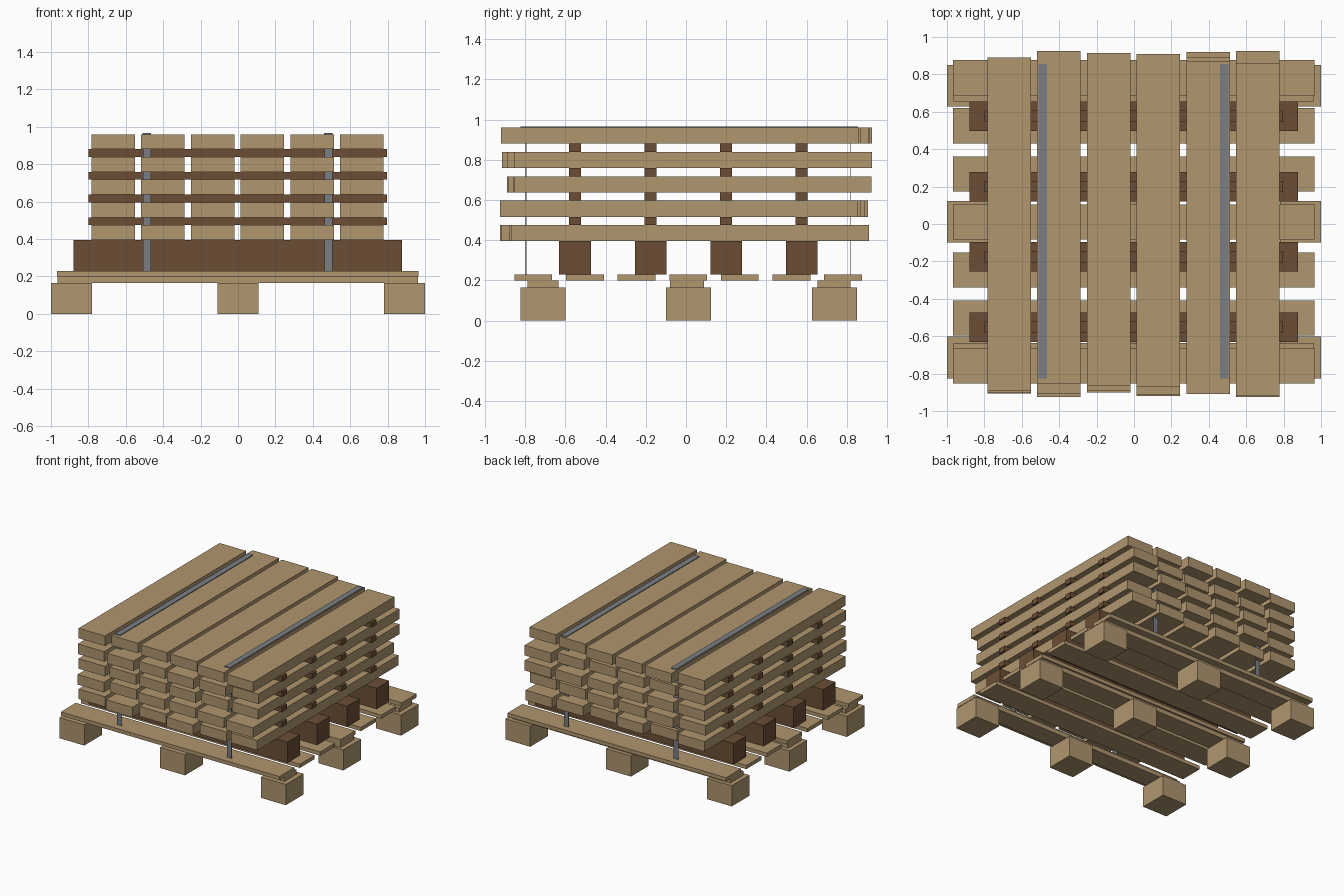
import bpy

cube = bpy.data.objects.get("Cube")
if cube:
    bpy.data.objects.remove(cube, do_unlink=True)


def material(name, rgb):
    mat = bpy.data.materials.new(name)
    mat.use_nodes = True
    mat.diffuse_color = (*rgb, 1)
    mat.node_tree.nodes["Principled BSDF"].inputs["Base Color"].default_value = (*rgb, 1)
    return mat


TAN = material("pale wood", (0.434, 0.305, 0.159))
BROWN = material("dark wood", (0.147, 0.076, 0.036))
GREY = material("strap grey", (0.195, 0.209, 0.231))


def box(name, mat, x, y, z):
    """Box from (min, max) pairs along each axis."""
    bpy.ops.mesh.primitive_cube_add(size=1, location=[(a + b) / 2 for a, b in (x, y, z)])
    obj = bpy.context.object
    obj.name = name
    obj.scale = [b - a for a, b in (x, y, z)]
    bpy.ops.object.transform_apply(location=False, rotation=False, scale=True)
    obj.data.materials.append(mat)
    return obj


def around(centre, width):
    return centre - width / 2, centre + width / 2


# Pallet feet, in three rows, with a runner on each row
for y, runner in ((-0.713, (-0.79, -0.635)), (0.012, (-0.08, 0.09)), (0.739, (0.655, 0.82))):
    for x in (-0.89, 0, 0.89):
        box("pallet_foot", TAN, around(x, 0.22), around(y, 0.224), (0, 0.165))
    box("pallet_runner", TAN, (-0.965, 0.962), runner, (0.165, 0.2))

# Pallet deck boards
for i in range(7):
    box("deck_board", TAN, (-0.967, 0.964), around(-0.76 + 0.257 * i, 0.188), (0.2, 0.23))

# Dark bearers and the thin spacers above them
LAYER = 0.1213
BASE = 0.395
THICK = 0.08
for i in range(4):
    y = -0.552 + 0.376 * i
    box("bearer", BROWN, (-0.88, 0.877), around(y, 0.158), (0.23, BASE))
    for level in range(4):
        z = BASE + THICK + LAYER * level
        box("spacer", BROWN, (-0.8, 0.797), around(y, 0.06), (z, z + LAYER - THICK))

# Stacked planks, each slid a little along its length
SLIDES = (
    (0, -0.035, 0.01, -0.03, 0.01, 0.02),
    (-0.015, 0.015, -0.01, 0, -0.02, -0.035),
    (0, 0.01, 0.01, 0.005, 0.03, 0.033),
    (-0.01, -0.02, 0, -0.025, 0, 0.035),
    (0, 0.035, 0.025, 0.02, -0.02, -0.03),
)
for level, row in enumerate(SLIDES):
    z = BASE + LAYER * level
    for i, slide in enumerate(row):
        box("plank", TAN, around(-0.668 + 0.266 * i, 0.233), around(slide, 1.78), (z, z + THICK))

# Straps over the top, with legs down through the stack
for x in (-0.487, 0.483):
    box("strap_top", GREY, around(x, 0.046), (-0.825, 0.855), (0.958, 0.966))
    for y in (-0.797, 0.82):
        box("strap_leg", GREY, around(x, 0.042), around(y, 0.004), (0.23, 0.96))
